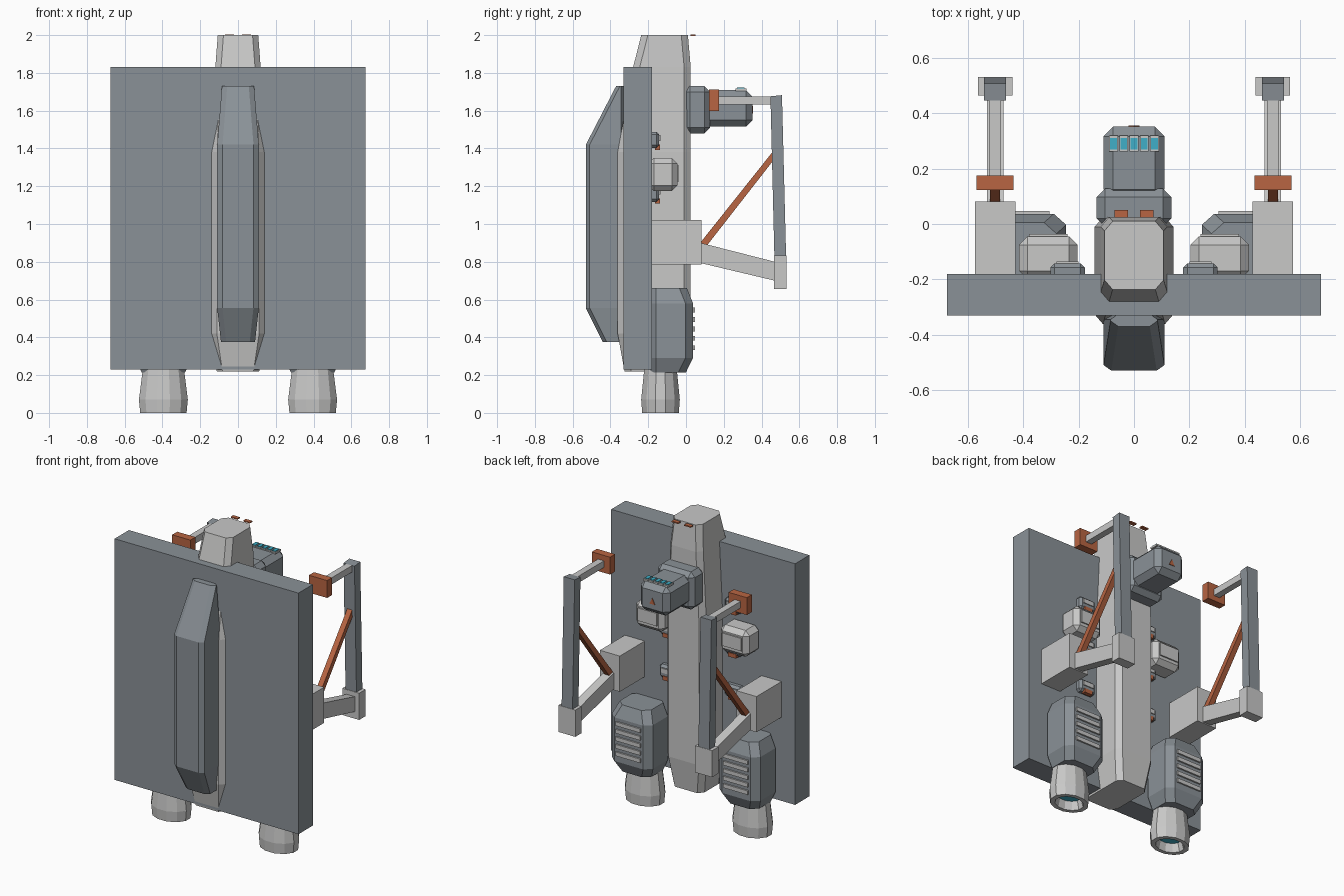
import bpy, bmesh, math
from mathutils import Matrix

if "Cube" in bpy.data.objects:
    bpy.data.objects.remove(bpy.data.objects["Cube"])


def material(name, rgb):
    m = bpy.data.materials.new(name)
    m.diffuse_color = (*rgb, 1)
    m.use_nodes = True
    m.node_tree.nodes["Principled BSDF"].inputs["Base Color"].default_value = m.diffuse_color
    return m


SLATE = material("slate", (0.255, 0.285, 0.31))
GREY = material("light grey", (0.58, 0.58, 0.575))
ORANGE = material("orange", (0.48, 0.13, 0.055))
TEAL = material("teal", (0.05, 0.43, 0.58))


def finish(name, bm, *mats):
    bmesh.ops.recalc_face_normals(bm, faces=bm.faces)
    me = bpy.data.meshes.new(name)
    bm.to_mesh(me)
    bm.free()
    for m in mats:
        me.materials.append(m)
    ob = bpy.data.objects.new(name, me)
    bpy.context.collection.objects.link(ob)
    return ob


def box(name, lo, hi, mat, bevel=0):
    """Box between two corners with optional chamfered edges."""
    bm = bmesh.new()
    bmesh.ops.create_cube(bm, size=1)
    for v in bm.verts:
        v.co = [(a + b) / 2 + c * abs(b - a) for a, b, c in zip(lo, hi, v.co)]
    if bevel:
        bmesh.ops.bevel(bm, geom=bm.edges[:], offset=bevel, segments=1,
                        affect='EDGES', profile=0.5)
    return finish(name, bm, mat)


def skin(bm, rings):
    """Join equal rings of points, capping both ends; returns the last cap."""
    rings = [[bm.verts.new(p) for p in r] for r in rings]
    n = len(rings[0])
    for a, b in zip(rings, rings[1:]):
        for i in range(n):
            j = (i + 1) % n
            bm.faces.new((a[i], a[j], b[j], b[i]))
    bm.faces.new(rings[0])
    return bm.faces.new(rings[-1])


def hull(name, x, sections, cx, cy, mat):
    """Upright octagonal loft; section = z, half width, front y, back y."""
    rings = []
    for z, w, f, b in sections:
        rings.append([(x + px, py, z) for px, py in (
            (-w + cx, f), (w - cx, f), (w, f + cy), (w, b - cy),
            (w - cx, b), (-w + cx, b), (-w, b - cy), (-w, f + cy))])
    bm = bmesh.new()
    skin(bm, rings)
    finish(name, bm, mat)


def prism(name, x, width, side, mat):
    """Side outline in y, z extruded across x."""
    bm = bmesh.new()
    skin(bm, [[(x + s * width / 2, y, z) for y, z in side] for s in (-1, 1)])
    finish(name, bm, mat)


# Large slab, central spine and front keel
box("main_slab", (-0.675, -0.33, 0.23), (0.675, -0.18, 1.83), SLATE)
hull("spine", 0, [(0.218, 0.112, -0.325, 0.0), (0.42, 0.142, -0.362, 0.025),
                  (1.38, 0.142, -0.362, 0.025), (1.83, 0.12, -0.28, 0.025),
                  (2.0, 0.107, -0.237, 0.01)], 0.03, 0.035, GREY)
hull("front_keel", 0, [(0.375, 0.09, -0.44, -0.325), (0.555, 0.11, -0.53, -0.325),
                       (1.42, 0.11, -0.53, -0.325), (1.73, 0.085, -0.37, -0.325)],
     0.028, 0.02, SLATE)

# Rear head in two chamfered blocks
box("head_collar", (-0.135, -0.01, 1.48), (0.135, 0.128, 1.73), SLATE, 0.03)
box("head", (-0.11, 0.09, 1.515), (0.11, 0.352, 1.71), SLATE, 0.035)
for i in range(5):
    x = (i - 2) * 0.037
    box("window_frame", (x - 0.016, 0.262, 1.705), (x + 0.016, 0.32, 1.717), GREY)
    box("window", (x - 0.012, 0.27, 1.712), (x + 0.012, 0.31, 1.722), TEAL)
bm = bmesh.new()
skin(bm, [[(-0.02, y, 1.585), (0.02, y, 1.585), (0.0, y, 1.625)]
          for y in (0.35, 0.356)])
finish("head_marker", bm, ORANGE)

for s in (-1, 1):
    # Marker plates by the top of the spine
    box("top_marker", (s * 0.022, 0.024, 1.995), (s * 0.07, 0.05, 2.003), ORANGE)

    # Engine pod with cooling slats
    ex = s * 0.395
    hull("engine_pod", ex, [(0.215, 0.115, -0.2, 0.0), (0.29, 0.15, -0.2, 0.037),
                            (0.58, 0.15, -0.2, 0.037), (0.66, 0.115, -0.2, 0.005)],
         0.045, 0.04, SLATE)
    for i in range(5):
        z = 0.345 + i * 0.05
        box("cooling_slat", (ex - 0.09, 0.03, z - 0.013),
            (ex + 0.09, 0.047, z + 0.013), GREY)

    # Hollow oval nozzle with glowing floor
    profile = [(0.235, 0.112), (0.2, 0.117), (0.07, 0.134), (0.0, 0.127),
               (0.0, 0.095), (0.055, 0.08)]
    angles = [math.tau * (i + 0.5) / 12 for i in range(12)]
    bm = bmesh.new()
    floor = skin(bm, [[(ex + r * math.cos(a), -0.135 + 0.79 * r * math.sin(a), z)
                       for a in angles] for z, r in profile])
    floor.material_index = 1
    finish("nozzle", bm, GREY, TEAL)

    # Equipment pod with raised rear panel
    px = s * 0.31
    box("equipment_pod", (px - 0.105, -0.2, 1.175), (px + 0.105, -0.045, 1.35),
        GREY, 0.03)
    box("equipment_panel", (px - 0.07, -0.05, 1.225), (px + 0.07, -0.036, 1.31), GREY)

    # Row of small thrusters with bright tabs
    tx = s * 0.24
    for z in (1.445, 1.16, 0.875):
        box("small_thruster", (tx - 0.062, -0.2, z - 0.043),
            (tx + 0.062, -0.142, z + 0.043), SLATE, 0.015)
        box("thruster_panel", (tx - 0.04, -0.145, z - 0.005),
            (tx + 0.04, -0.136, z + 0.025), GREY)
        box("thruster_tab", (tx - 0.03, -0.165, z - 0.052),
            (tx + 0.03, -0.138, z - 0.025), ORANGE)

    # Folded arm
    ax = s * 0.502
    box("shoulder_box", (ax - 0.073, -0.2, 0.785), (ax + 0.073, 0.082, 1.022), GREY)
    prism("lower_arm", ax, 0.06, [(0.07, 0.795), (0.47, 0.70), (0.47, 0.80),
                                  (0.07, 0.902)], GREY)
    box("elbow_box", (ax - 0.062, 0.465, 0.655), (ax + 0.062, 0.532, 0.832), GREY)
    prism("forearm", ax, 0.08, [(0.468, 0.825), (0.53, 0.825), (0.508, 1.682),
                                (0.447, 1.676)], SLATE)
    prism("arm_strut", ax, 0.036, [(0.075, 0.90), (0.11, 0.885), (0.465, 1.34),
                                   (0.465, 1.39)], ORANGE)
    box("wrist_bar", (ax - 0.022, 0.16, 1.632), (ax + 0.022, 0.46, 1.676), GREY)
    box("grip", (ax - 0.067, 0.122, 1.597), (ax + 0.067, 0.175, 1.712), ORANGE)
